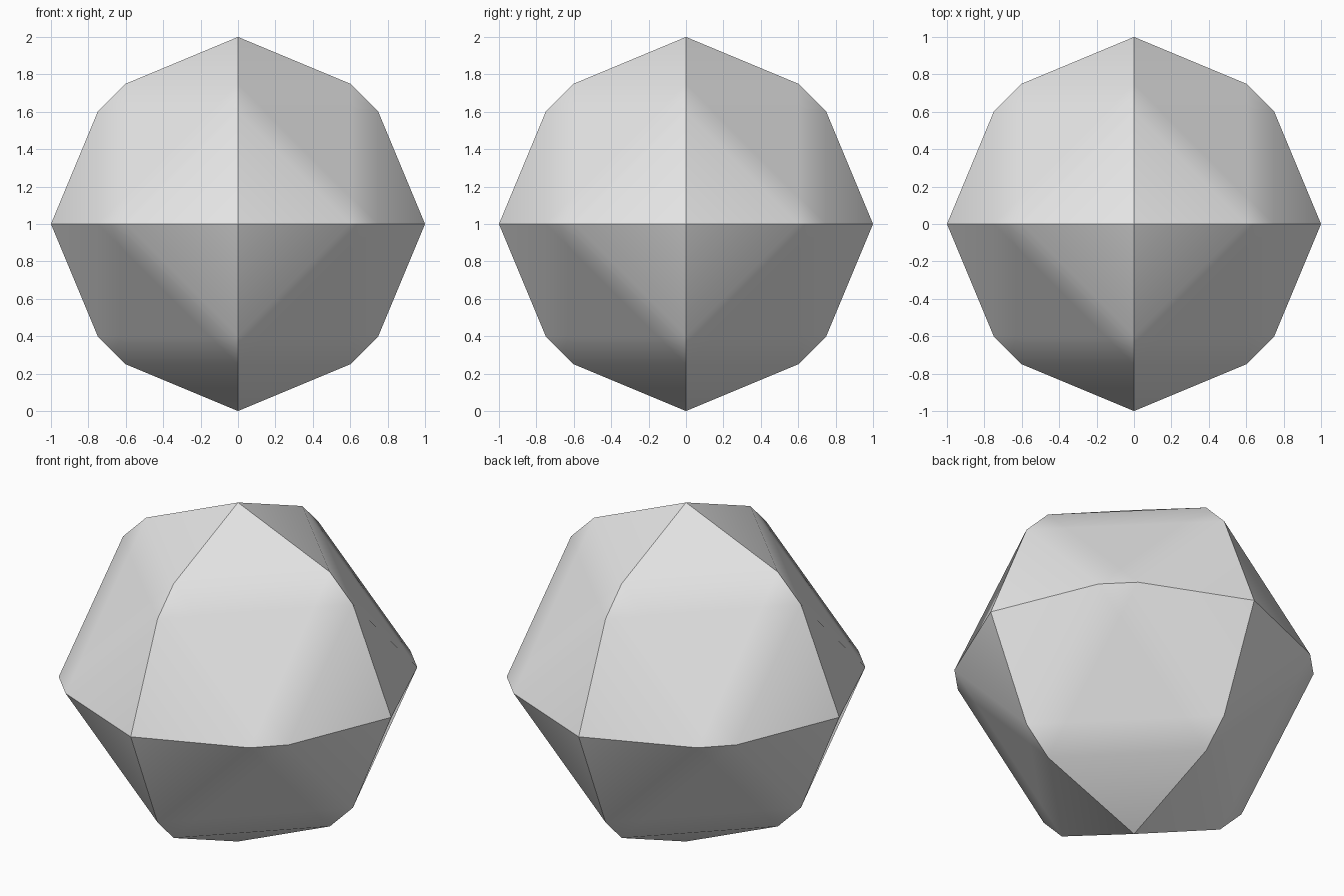
import bpy, bmesh, math
from itertools import product

if "Cube" in bpy.data.objects:
    bpy.data.objects.remove(bpy.data.objects["Cube"])

A, B = 0.75, 0.6          # chamfer points along each crease arc
C = A + B - 2 * B         # third coordinate of the inner flat panel corners

bm = bmesh.new()


def roll(p, n):
    """Cycle the axes of a point."""
    return tuple(p[(i - n) % 3] for i in range(3))


def face(points, signs):
    verts = [bm.verts.new([c * s for c, s in zip(p, signs)]) for p in points]
    bm.faces.new(verts)


# One octant panel: three tips, three edge bands, three small corners, flat middle
panel = [[(B, B, C), (C, B, B), (B, C, B)]]
for n in range(3):
    for part in (
        [(1, 0, 0), (A, B, 0), (A, 0, B)],
        [(A, B, 0), (B, B, C), (B, C, B), (A, 0, B)],
        [(A, B, 0), (B, A, 0), (B, B, C)],
    ):
        panel.append([roll(p, n) for p in part])

# Repeat the panel in all eight octants and weld
for signs in product((1, -1), repeat=3):
    for part in panel:
        face(part, signs)
bmesh.ops.remove_doubles(bm, verts=bm.verts, dist=0.0005)
bmesh.ops.recalc_face_normals(bm, faces=bm.faces)
bmesh.ops.translate(bm, verts=bm.verts, vec=(0, 0, 1))

mesh = bpy.data.meshes.new("faceted_ball")
bm.to_mesh(mesh)
bm.free()
ball = bpy.data.objects.new("faceted_ball", mesh)
bpy.context.collection.objects.link(ball)

# Single grey finish
grey = bpy.data.materials.new("light_grey")
grey.diffuse_color = (0.8, 0.8, 0.8, 1)
grey.use_nodes = True
grey.node_tree.nodes["Principled BSDF"].inputs["Base Color"].default_value = grey.diffuse_color
mesh.materials.append(grey)

# Soft inside each panel, sharp along the three great creases
bpy.context.view_layer.objects.active = ball
ball.select_set(True)
bpy.ops.object.shade_smooth_by_angle(angle=math.radians(30))
weighted = ball.modifiers.new("panel_normals", 'WEIGHTED_NORMAL')
weighted.keep_sharp = True
